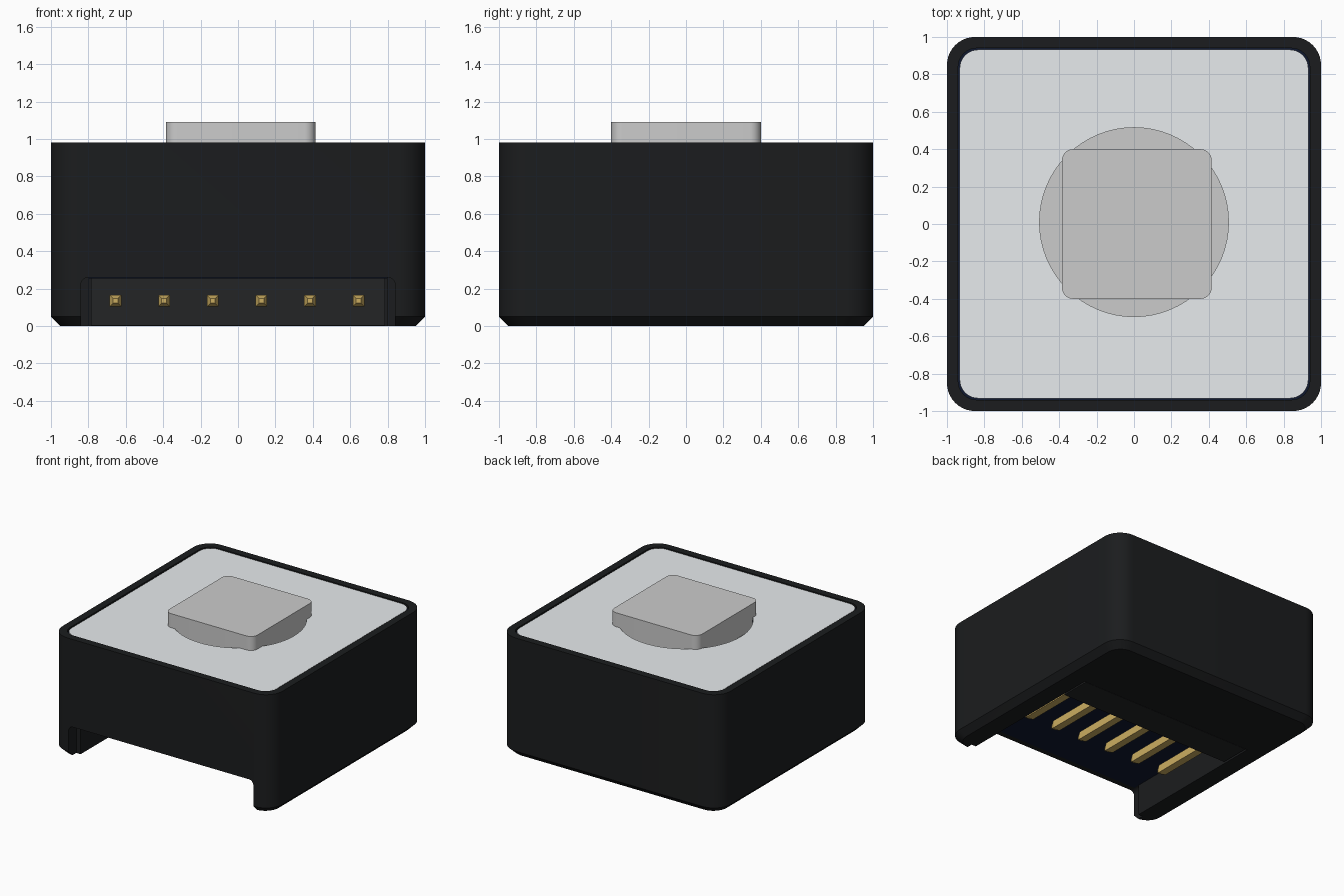
import bpy, bmesh, math

if "Cube" in bpy.data.objects:
    bpy.data.objects.remove(bpy.data.objects["Cube"])


def material(name, rgb):
    m = bpy.data.materials.new(name)
    m.diffuse_color = (*rgb, 1)
    m.use_nodes = True
    m.node_tree.nodes["Principled BSDF"].inputs["Base Color"].default_value = m.diffuse_color
    return m


BLACK = material("black_plastic", (0.011, 0.012, 0.013))
HEADER = material("header_plastic", (0.017, 0.018, 0.019))
NAVY = material("navy_board", (0.005, 0.009, 0.028))
WHITE = material("pale_panel", (0.8, 0.83, 0.85))
GREY = material("button_grey", (0.55, 0.55, 0.55))
GOLD = material("gold", (0.6, 0.42, 0.12))


def finish(ob):
    bpy.ops.object.select_all(action='DESELECT')
    ob.select_set(True)
    bpy.context.view_layer.objects.active = ob
    bpy.ops.object.shade_smooth_by_angle(angle=math.radians(30))


def outline(hx, hy, r, seg=10):
    """Rounded rectangle; a radius of 0 gives four plain corners."""
    pts = []
    for i, (sx, sy) in enumerate([(1, 1), (-1, 1), (-1, -1), (1, -1)]):
        if r == 0:
            pts.append((sx * hx, sy * hy))
            continue
        for k in range(seg + 1):
            a = math.pi / 2 * (i + k / seg)
            pts.append((sx * (hx - r) + r * math.cos(a),
                        sy * (hy - r) + r * math.sin(a)))
    return pts


def loft(name, levels, mat=None, loc=(0, 0, 0), along_y=False):
    """Stack of rounded rectangles (z, half x, half y, radius), capped."""
    bm = bmesh.new()
    rings = [[bm.verts.new((x, y, z)) for x, y in outline(hx, hy, r)]
             for z, hx, hy, r in levels]
    n = len(rings[0])
    for a, b in zip(rings, rings[1:]):
        for i in range(n):
            j = (i + 1) % n
            bm.faces.new((a[i], a[j], b[j], b[i]))
    bm.faces.new(rings[0][::-1])
    bm.faces.new(rings[-1])
    bmesh.ops.recalc_face_normals(bm, faces=bm.faces)
    me = bpy.data.meshes.new(name)
    bm.to_mesh(me)
    bm.free()
    ob = bpy.data.objects.new(name, me)
    bpy.context.collection.objects.link(ob)
    ob.location = loc
    if along_y:
        ob.rotation_euler.x = math.pi / 2
    if mat:
        me.materials.append(mat)
    return ob


def box(name, x, y0, y1, z0, z1, mat=None):
    h = (y1 - y0) / 2
    return loft(name, [(z0, x, h, 0), (z1, x, h, 0)], mat, (0, (y0 + y1) / 2, 0))


def disc(name, r, z0, z1, mat=None):
    bpy.ops.mesh.primitive_cylinder_add(vertices=64, radius=r, depth=z1 - z0,
                                        location=(0, 0.01, (z0 + z1) / 2))
    ob = bpy.context.object
    ob.name = name
    if mat:
        ob.data.materials.append(mat)
    return ob


def cut(ob, make_cutter):
    cutter = make_cutter()
    cutter.hide_render = True
    mod = ob.modifiers.new("cut", 'BOOLEAN')
    mod.operation = 'DIFFERENCE'
    mod.solver = 'EXACT'
    mod.object = cutter
    bpy.context.view_layer.objects.active = ob
    bpy.ops.object.modifier_apply(modifier=mod.name)
    bpy.data.objects.remove(cutter)


# Housing with chamfered foot and open top tray
housing = loft("housing", [(0, 0.95, 0.95, 0.12), (0.05, 1, 1, 0.15),
                           (0.98, 1, 1, 0.15), (0.98, 0.94, 0.94, 0.1),
                           (0.85, 0.94, 0.94, 0.1)], BLACK)
# Connector pocket underneath and rounded opening in the front wall
cut(housing, lambda: box("pocket_cutter", 0.8, -0.95, 0.375, -0.1, 0.27))
cut(housing, lambda: loft("opening_cutter", [(0.9, 0.84, 0.26, 0.04), (1.1, 0.84, 0.26, 0.04)],
                          along_y=True))
finish(housing)

# Lower board and connector header
box("lower_board", 0.8, -0.95, 0.375, 0.255, 0.27, NAVY)
box("pin_header", 0.785, 0.12, 0.37, 0.002, 0.256, HEADER)

# Six tapered pins
for i in range(6):
    loft(f"pin_{i + 1}", [(-0.2, 0.031, 0.031, 0), (0.45, 0.031, 0.031, 0),
                          (0.49, 0.013, 0.013, 0)],
         GOLD, (-0.655 + 0.26 * i, 0, 0.135), along_y=True)

# Upper board and top panel, both with a round button hole
for name, h, z0, z1, mat in [("upper_board", 0.94, 0.85, 0.955, NAVY),
                             ("top_panel", 0.932, 0.955, 0.975, WHITE)]:
    plate = loft(name, [(z0, h, h, 0.1), (z1, h, h, 0.1)], mat)
    cut(plate, lambda: disc("hole_cutter", 0.505, 0.7, 1.2))
    finish(plate)

# Push button standing in the hole
finish(disc("switch_base", 0.505, 0.84, 0.88, GREY))
finish(loft("button", [(0.86, 0.4, 0.4, 0.06), (1.09, 0.4, 0.4, 0.06)],
            GREY, (0.015, 0, 0)))
